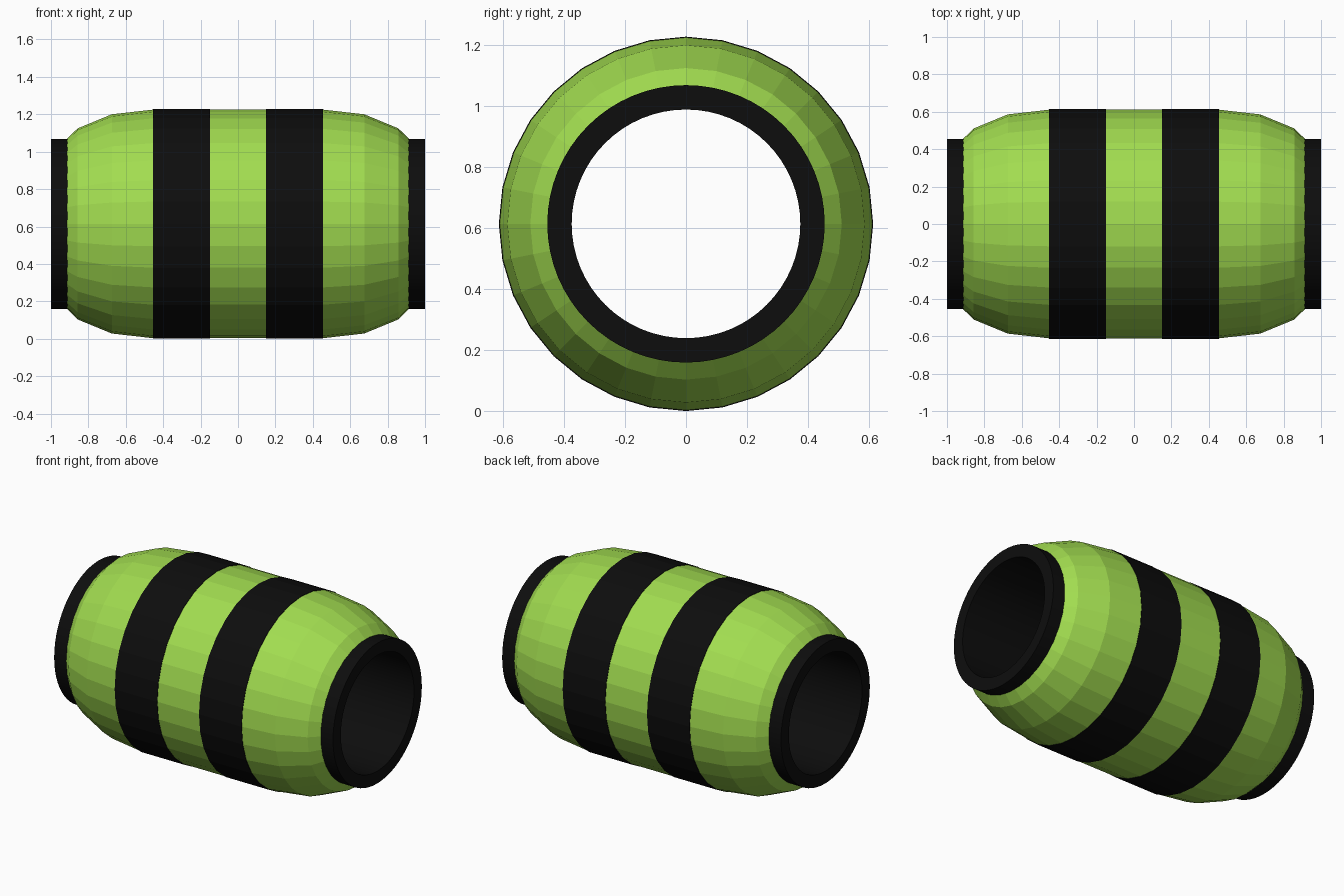
import bpy, bmesh
from math import sin, cos, tau

if "Cube" in bpy.data.objects:
    bpy.data.objects.remove(bpy.data.objects["Cube"])

CZ = 0.614  # height of the barrel axis


def material(name, rgb):
    m = bpy.data.materials.new(name)
    m.diffuse_color = (*rgb, 1)
    m.use_nodes = True
    m.node_tree.nodes["Principled BSDF"].inputs["Base Color"].default_value = m.diffuse_color
    return m


green = material("green", (0.36, 0.72, 0.08))
black = material("black", (0.004, 0.004, 0.004))


def lathe(name, profile, sides, mat, closed=False):
    """Revolve (x, radius) points around the horizontal x axis."""
    bm = bmesh.new()
    rings = [[bm.verts.new((x, r * sin(tau * i / sides), CZ + r * cos(tau * i / sides)))
              for i in range(sides)] for x, r in profile]
    pairs = list(zip(rings, rings[1:]))
    if closed:
        pairs.append((rings[-1], rings[0]))
    for a, b in pairs:
        for i in range(sides):
            j = (i + 1) % sides
            bm.faces.new((a[i], a[j], b[j], b[i]))
    bmesh.ops.recalc_face_normals(bm, faces=bm.faces)
    mesh = bpy.data.meshes.new(name)
    bm.to_mesh(mesh)
    bm.free()
    mesh.materials.append(mat)
    ob = bpy.data.objects.new(name, mesh)
    bpy.context.collection.objects.link(ob)
    return ob


# Faceted barrel shell, bulging in the middle
half = [(0.455, 0.611), (0.675, 0.586), (0.857, 0.511), (0.914, 0.455)]
shell = [(-x, r) for x, r in reversed(half)] + half
shell += [(0.914, 0.42), (-0.914, 0.42)]
lathe("barrel_shell", shell, 32, green, closed=True)

# Two dark bands around the middle
for side, s in (("left", -1), ("right", 1)):
    band = [(s * 0.15, 0.60), (s * 0.15, 0.614), (s * 0.455, 0.614), (s * 0.455, 0.60)]
    lathe("band_" + side, band, 32, black, closed=True)

# Open dark tube running right through, forming the end rims
tube = [(-1, 0.375), (-1, 0.455), (1, 0.455), (1, 0.375)]
ob = lathe("inner_tube", tube, 64, black, closed=True)
bpy.context.view_layer.objects.active = ob
ob.select_set(True)
bpy.ops.object.shade_smooth_by_angle()
